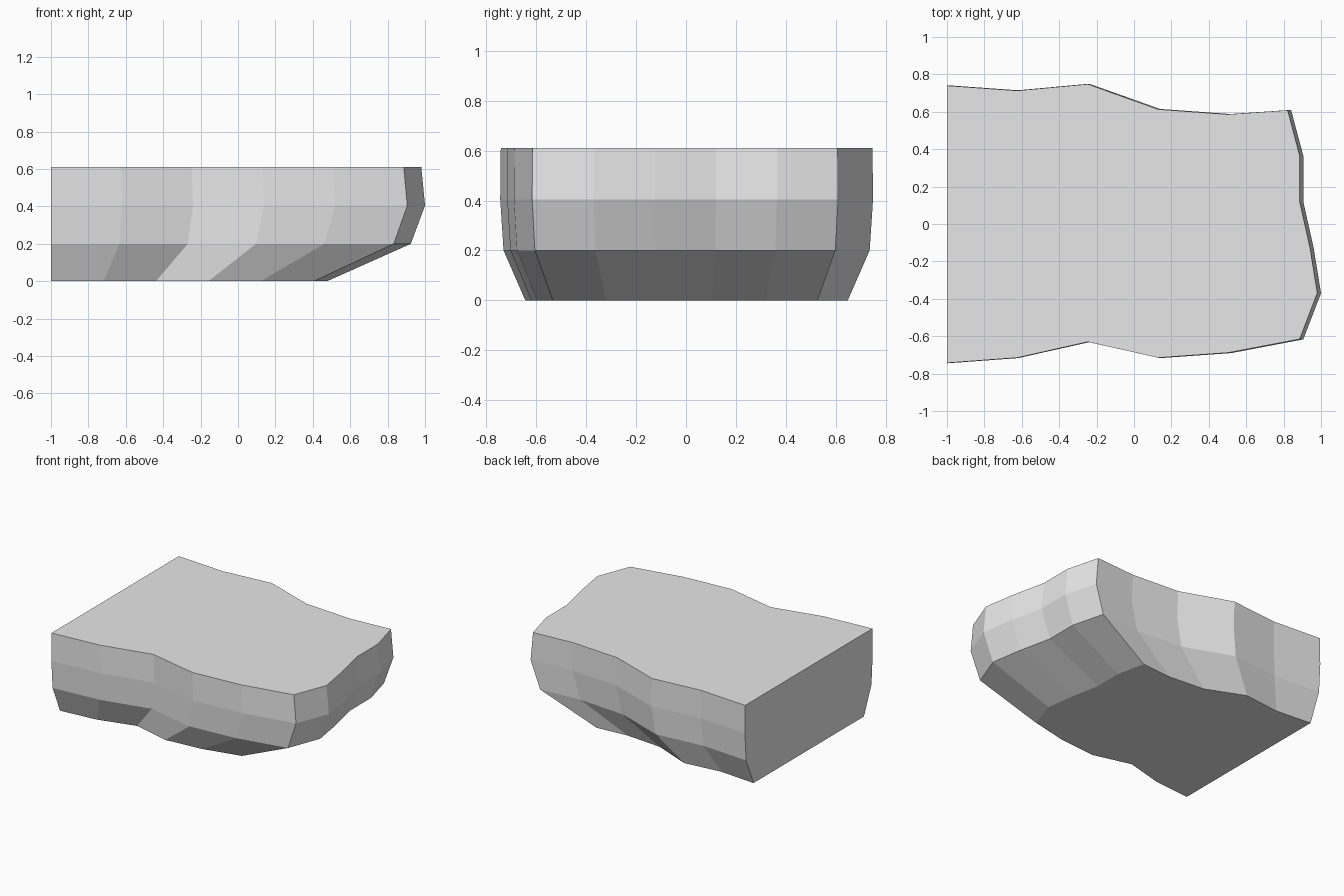
import bpy
import bmesh

# Remove the default cube
cube = bpy.data.objects.get("Cube")
if cube:
    bpy.data.objects.remove(cube, do_unlink=True)

# Plain grey stone
grey = bpy.data.materials.new("stone_grey")
grey.use_nodes = True
colour = (0.8, 0.8, 0.8, 1.0)
grey.diffuse_color = colour
grey.node_tree.nodes["Principled BSDF"].inputs["Base Color"].default_value = colour

# Widest outline of the ledge, anticlockwise from the front of the flat wall end
outline = [
    (-1, -0.745), (-0.62, -0.717), (-0.24, -0.632), (0.14, -0.717),
    (0.52, -0.69), (0.905, -0.617),
    (1, -0.37), (0.96, -0.125), (0.905, 0.12), (0.905, 0.365), (0.84, 0.61),
    (0.515, 0.588), (0.14, 0.615), (-0.24, 0.75), (-0.62, 0.715), (-1, 0.742),
]

# Layers: height, length scale from the wall end, width scale
layers = [(0, 0.738, 0.865), (0.2, 0.962, 0.982), (0.405, 1, 1), (0.61, 0.99, 0.997)]

bm = bmesh.new()
rings = []
for z, length, width in layers:
    rings.append([bm.verts.new((-1 + (x + 1) * length, y * width, z)) for x, y in outline])

# Side bands, leaving the wall end open
count = len(outline)
for low, high in zip(rings, rings[1:]):
    for i in range(count - 1):
        bm.faces.new((low[i], low[i + 1], high[i + 1], high[i]))

# Flat underside, walking surface and wall end
bm.faces.new(reversed(rings[0]))
bm.faces.new(rings[-1])
bm.faces.new([r[-1] for r in rings] + [r[0] for r in reversed(rings)])
bmesh.ops.recalc_face_normals(bm, faces=bm.faces)

mesh = bpy.data.meshes.new("rock_ledge")
bm.to_mesh(mesh)
bm.free()
mesh.materials.append(grey)
ledge = bpy.data.objects.new("rock_ledge", mesh)
bpy.context.collection.objects.link(ledge)
